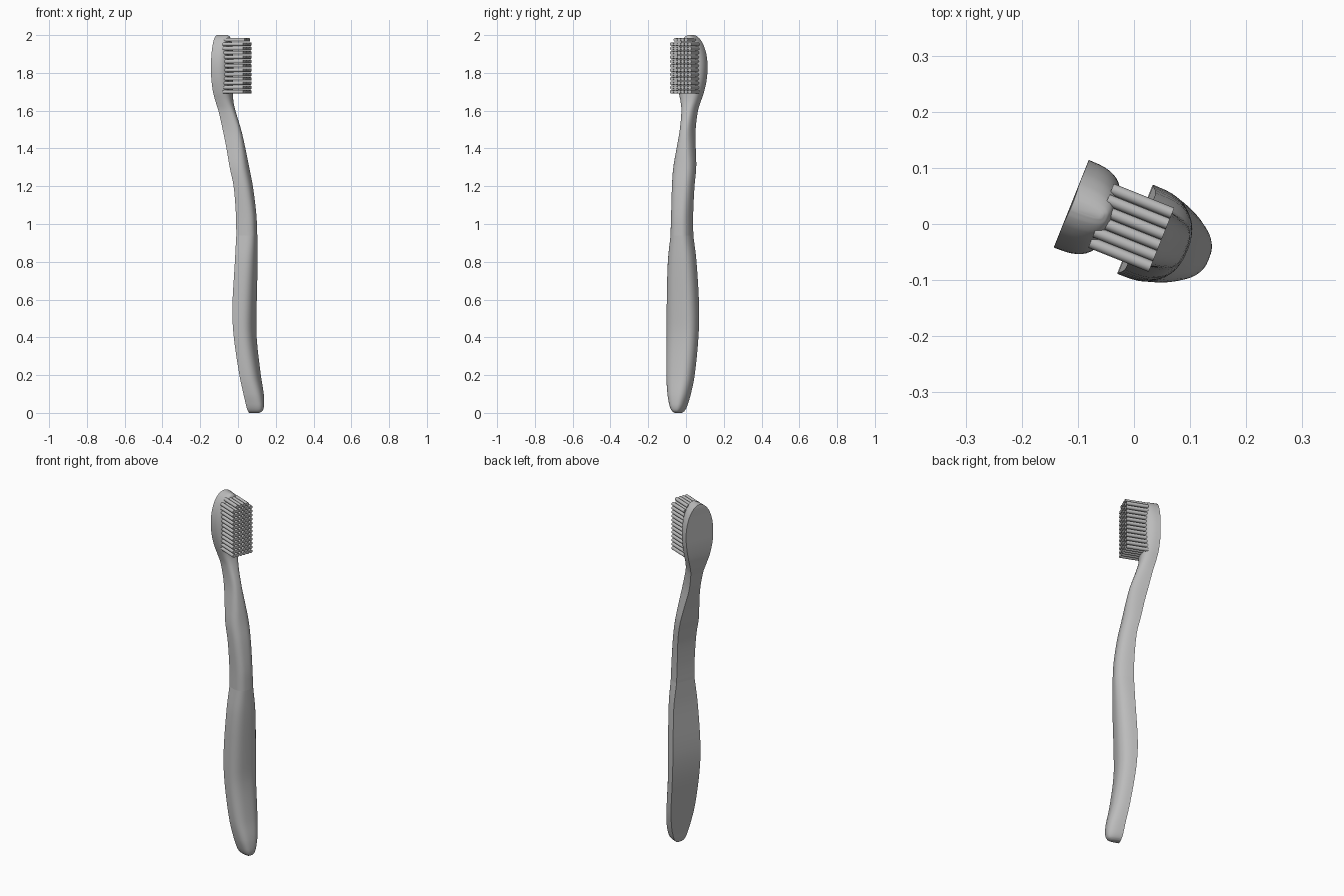
import bpy, bmesh, math
from mathutils import Matrix, Vector

cube = bpy.data.objects.get("Cube")
if cube:
    bpy.data.objects.remove(cube)

grey = bpy.data.materials.new("plain grey")
grey.use_nodes = True
grey.diffuse_color = (0.5, 0.5, 0.5, 1)
grey.node_tree.nodes["Principled BSDF"].inputs["Base Color"].default_value = (0.5, 0.5, 0.5, 1)

# The brush is turned about z: local x is the bristle direction, local y the width
TURN = Matrix.Rotation(math.radians(-21.8), 4, 'Z')
MID = -0.008


def finish(name, bm, angle):
    bmesh.ops.recalc_face_normals(bm, faces=bm.faces)
    bm.transform(TURN)
    mesh = bpy.data.meshes.new(name)
    bm.to_mesh(mesh)
    bm.free()
    mesh.materials.append(grey)
    obj = bpy.data.objects.new(name, mesh)
    bpy.context.collection.objects.link(obj)
    bpy.ops.object.select_all(action='DESELECT')
    bpy.context.view_layer.objects.active = obj
    obj.select_set(True)
    bpy.ops.object.shade_smooth_by_angle(angle=math.radians(angle))
    return obj


def smooth_path(points, steps=4):
    """Curve through stations, with slopes that allow uneven spacing."""
    def slope(i):
        a, b = points[max(i - 1, 0)], points[min(i + 1, len(points) - 1)]
        return (b - a) / (b[0] - a[0])
    out = []
    for i in range(len(points) - 1):
        p, q = points[i], points[i + 1]
        span = q[0] - p[0]
        m, n = slope(i) * span, slope(i + 1) * span
        for k in range(steps):
            t = k / steps
            out.append(p * (2*t**3 - 3*t*t + 1) + m * (t**3 - 2*t*t + t)
                       + q * (3*t*t - 2*t**3) + n * (t**3 - t*t))
    return out + [points[-1]]


def section(bm, station, sides=24):
    """Flat back with a full, rounded front."""
    z, back, half, depth = station
    ring = []
    for i in range(sides + 1):
        t = math.pi * i / sides
        c, s = math.cos(t), max(math.sin(t), 0)
        across = math.copysign(abs(c) ** 0.667, c) * half
        ring.append(bm.verts.new((back + depth * s ** 0.667, MID + across, z)))
    return ring


def loft(name, stations, cap_start, cap_end):
    bm = bmesh.new()
    rings = [section(bm, s) for s in stations]
    for a, b in zip(rings, rings[1:]):
        for i in range(len(a)):
            j = (i + 1) % len(a)
            bm.faces.new((a[i], a[j], b[j], b[i]))
    if cap_start:
        bm.faces.new(rings[0])
    if cap_end:
        bm.faces.new(rings[-1])
    return finish(name, bm, 40)


# Stations: height, back position, half width, depth
grip = [(0, .073, .014, .05), (.008, .071, .026, .066), (.025, .068, .037, .077),
        (.05, .065, .046, .082), (.1, .058, .059, .084), (.2, .041, .074, .081),
        (.4, .013, .084, .083), (.55, .005, .085, .091), (.8, .015, .074, .089),
        (.94, .016, .056, .09)]
neck = [(.94, .016, .056, .09), (1.05, .013, .054, .088), (1.2, .001, .057, .079),
        (1.3, -.021, .058, .08), (1.4, -.044, .046, .084), (1.5, -.070, .035, .087),
        (1.6, -.093, .039, .077), (1.65, -.105, .051, .075), (1.7, -.113, .066, .078),
        (1.77, -.117, .080, .08), (1.84, -.117, .084, .08), (1.9, -.117, .077, .08),
        (1.95, -.117, .060, .079), (1.98, -.117, .040, .075), (1.994, -.116, .023, .068),
        (2.0, -.115, .009, .058)]
loft("grip", smooth_path([Vector(p) for p in grip]), True, False)
loft("neck_and_head", smooth_path([Vector(p) for p in neck]), False, True)

# Bristle tufts: a grid with straight base rows and a rounded top
bm = bmesh.new()
ROWS, COLS, ROOT, TIP = 13, 6, -0.06, 0.056
for r in range(ROWS):
    z = 1.70 + r * 0.0229
    for c in range(COLS):
        v = (c - (COLS - 1) / 2) * 0.0205
        rise = max(z - 1.9, 0) / 0.085
        if abs(v) > 0.06 * math.sqrt(max(1 - rise * rise, 0)) + 0.008:
            continue
        place = (Matrix.Translation(((ROOT + TIP) / 2, MID + v, z))
                 @ Matrix.Rotation(math.pi / 2, 4, 'Y'))
        bmesh.ops.create_cone(bm, cap_ends=True, segments=10, radius1=0.0102,
                              radius2=0.0102, depth=TIP - ROOT, matrix=place)
finish("bristles", bm, 50)
